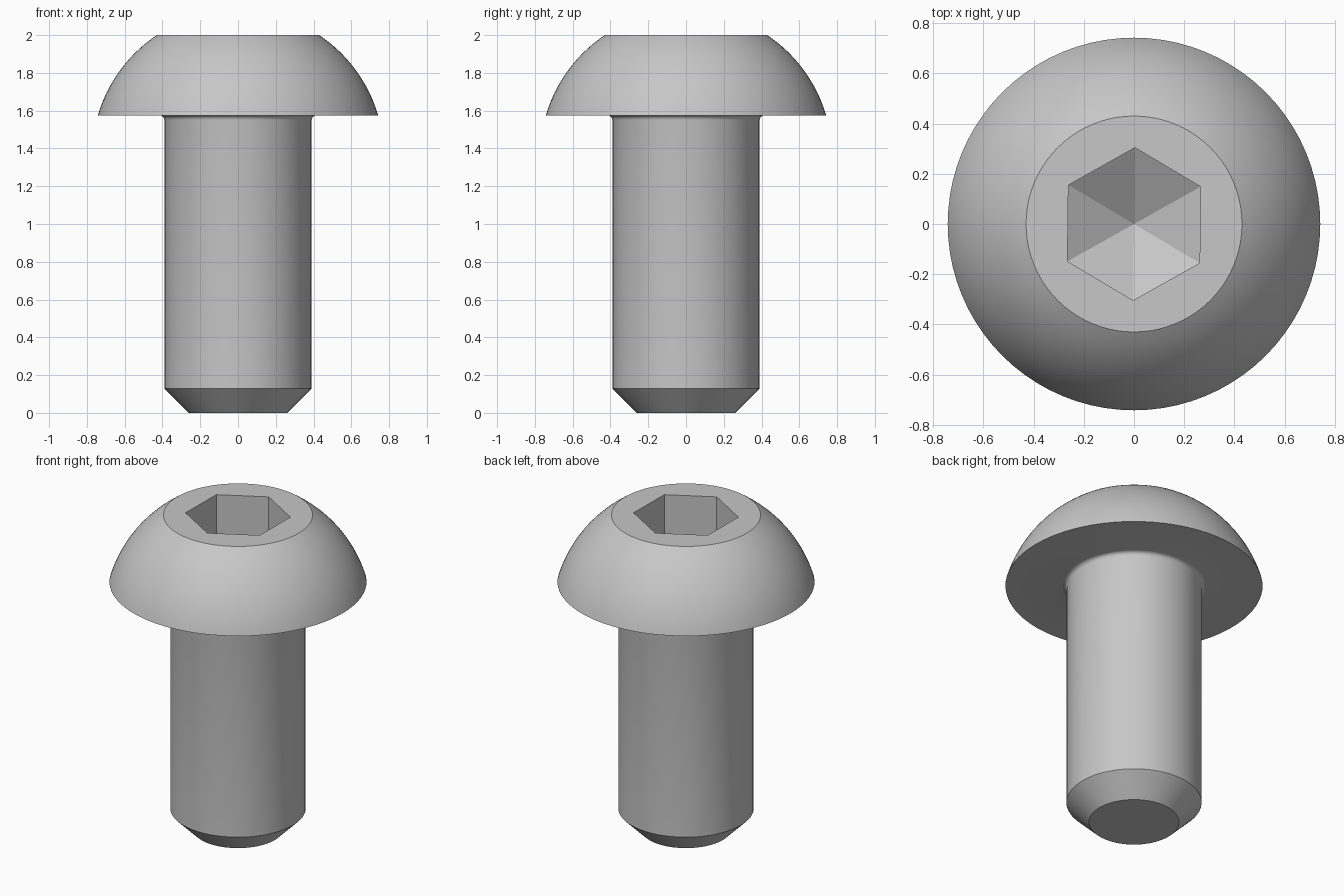
import bpy, bmesh
from math import sin, cos, pi, radians, sqrt, atan2

if "Cube" in bpy.data.objects:
    bpy.data.objects.remove(bpy.data.objects["Cube"], do_unlink=True)

steel = bpy.data.materials.new("grey_steel")
steel.use_nodes = True
GREY = (0.57, 0.57, 0.57, 1)
steel.diffuse_color = GREY
steel.node_tree.nodes["Principled BSDF"].inputs["Base Color"].default_value = GREY


def lathe(name, profile, sides, turn=0.0):
    """Closed solid from (radius, z) rings, listed bottom to top; radius 0 is a tip."""
    bm = bmesh.new()
    rings = []
    for r, z in profile:
        count = sides if r > 0 else 1
        angles = [turn + 2 * pi * i / sides for i in range(count)]
        rings.append([bm.verts.new((r * cos(a), r * sin(a), z)) for a in angles])
    for low, high in zip(rings, rings[1:]):
        for i in range(sides):
            j = (i + 1) % sides
            if len(low) == 1:
                bm.faces.new((low[0], high[j], high[i]))
            else:
                bm.faces.new((low[i], low[j], high[j], high[i]))
    for ring in (rings[0], rings[-1]):
        if len(ring) > 1:
            bm.faces.new(ring)
    bmesh.ops.recalc_face_normals(bm, faces=bm.faces)
    mesh = bpy.data.meshes.new(name)
    bm.to_mesh(mesh)
    bm.free()
    mesh.materials.append(steel)
    obj = bpy.data.objects.new(name, mesh)
    bpy.context.collection.objects.link(obj)
    return obj


# Chamfered shank, small fillet under the head, spherical dome, flat top
SHANK, HEAD, TOP_R, UNDER = 0.39, 0.742, 0.43, 1.575
profile = [(0.26, 0), (SHANK, 0.13)]
FILLET = 0.025
for i in range(5):
    a = i * pi / 8
    profile.append((SHANK + FILLET * (1 - cos(a)), UNDER - FILLET * (1 - sin(a))))
centre = (4 + TOP_R**2 - HEAD**2 - UNDER**2) / (2 * (2 - UNDER))
dome_r = sqrt(TOP_R**2 + (2 - centre)**2)
start, end = atan2(UNDER - centre, HEAD), atan2(2 - centre, TOP_R)
for i in range(17):
    a = start + (end - start) * i / 16
    profile.append((dome_r * cos(a), centre + dome_r * sin(a)))
screw = lathe("button_head_screw", profile, 80)

# Hexagonal socket with a conical floor
cutter = lathe("socket_cutter", [(0, 1.575), (0.304, 1.75), (0.304, 2.2)], 6, radians(29.3))
cutter.hide_render = True
cut = screw.modifiers.new("socket", "BOOLEAN")
cut.operation = "DIFFERENCE"
cut.solver = "EXACT"
cut.object = cutter

bpy.ops.object.select_all(action="DESELECT")
screw.select_set(True)
bpy.context.view_layer.objects.active = screw
bpy.ops.object.modifier_apply(modifier="socket")
bpy.data.objects.remove(cutter, do_unlink=True)
bpy.ops.object.shade_smooth_by_angle(angle=radians(31))
